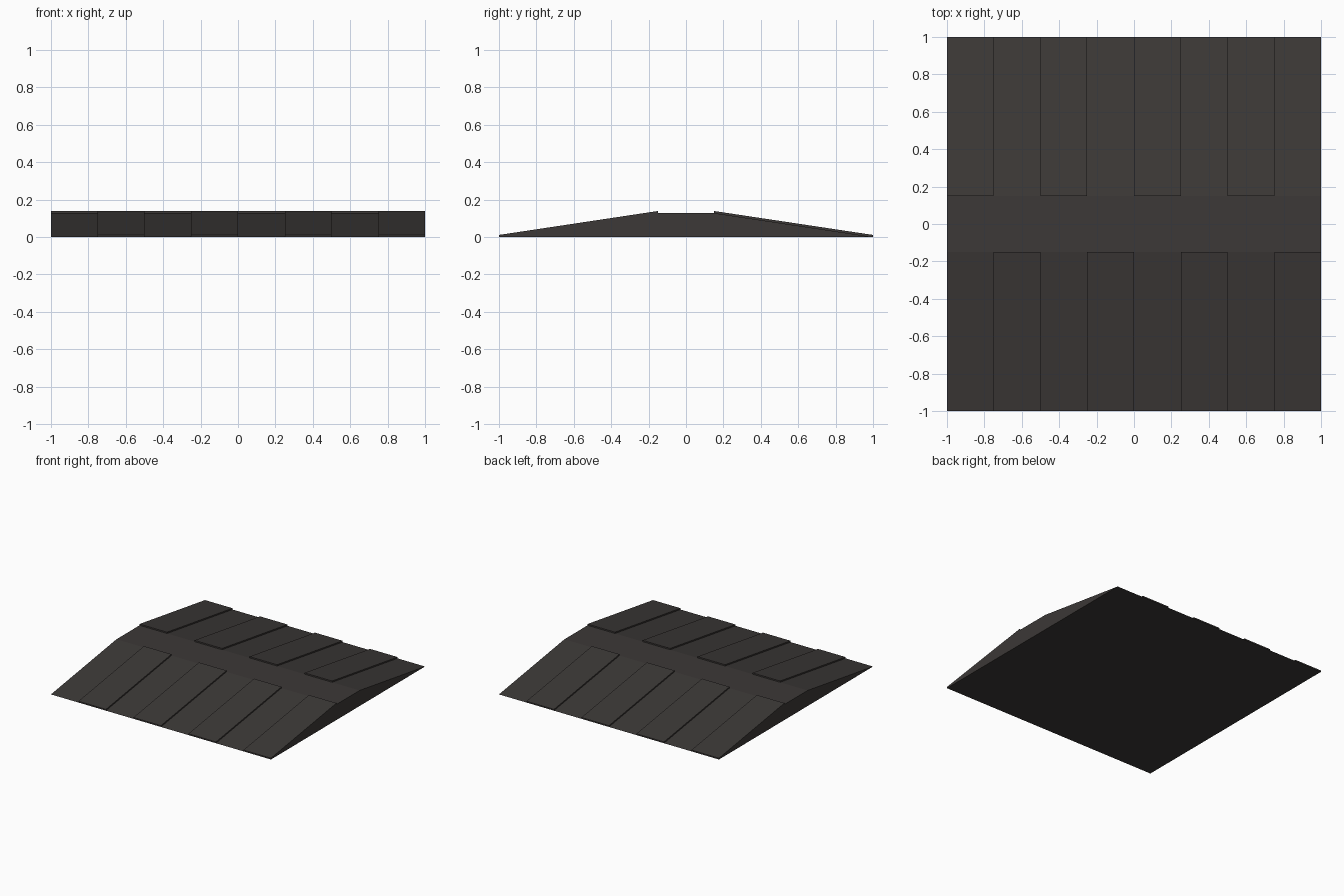
import bpy, bmesh

if "Cube" in bpy.data.objects:
    bpy.data.objects.remove(bpy.data.objects["Cube"])

mat = bpy.data.materials.new("dark_rubber")
mat.diffuse_color = (0.045, 0.04, 0.038, 1)
mat.use_nodes = True
mat.node_tree.nodes["Principled BSDF"].inputs["Base Color"].default_value = mat.diffuse_color

FLAT, H, T = 0.15, 0.128, 0.011   # half width of the top, height, panel thickness


def prism(name, profile, x0, x1):
    """Extrude a (y, z) profile from x0 to x1."""
    bm = bmesh.new()
    face = bm.faces.new([bm.verts.new((x0, y, z)) for y, z in profile])
    ext = bmesh.ops.extrude_face_region(bm, geom=[face])
    verts = [v for v in ext["geom"] if isinstance(v, bmesh.types.BMVert)]
    bmesh.ops.translate(bm, verts=verts, vec=(x1 - x0, 0, 0))
    bmesh.ops.recalc_face_normals(bm, faces=bm.faces)
    me = bpy.data.meshes.new(name)
    bm.to_mesh(me)
    bm.free()
    me.materials.append(mat)
    ob = bpy.data.objects.new(name, me)
    bpy.context.collection.objects.link(ob)
    return ob


# Ramp body
prism("bump_body", [(-1, 0), (1, 0), (FLAT, H), (-FLAT, H)], -1, 1)

# Raised panels, alternating between the back and front slopes
for i in range(8):
    s = 1 if i % 2 == 0 else -1
    x0 = -1 + i * 0.25
    profile = [(s, 0), (s, T), (s * FLAT, H + T), (s * FLAT, H)]
    prism("back_panel" if s > 0 else "front_panel", profile, x0, x0 + 0.25)
